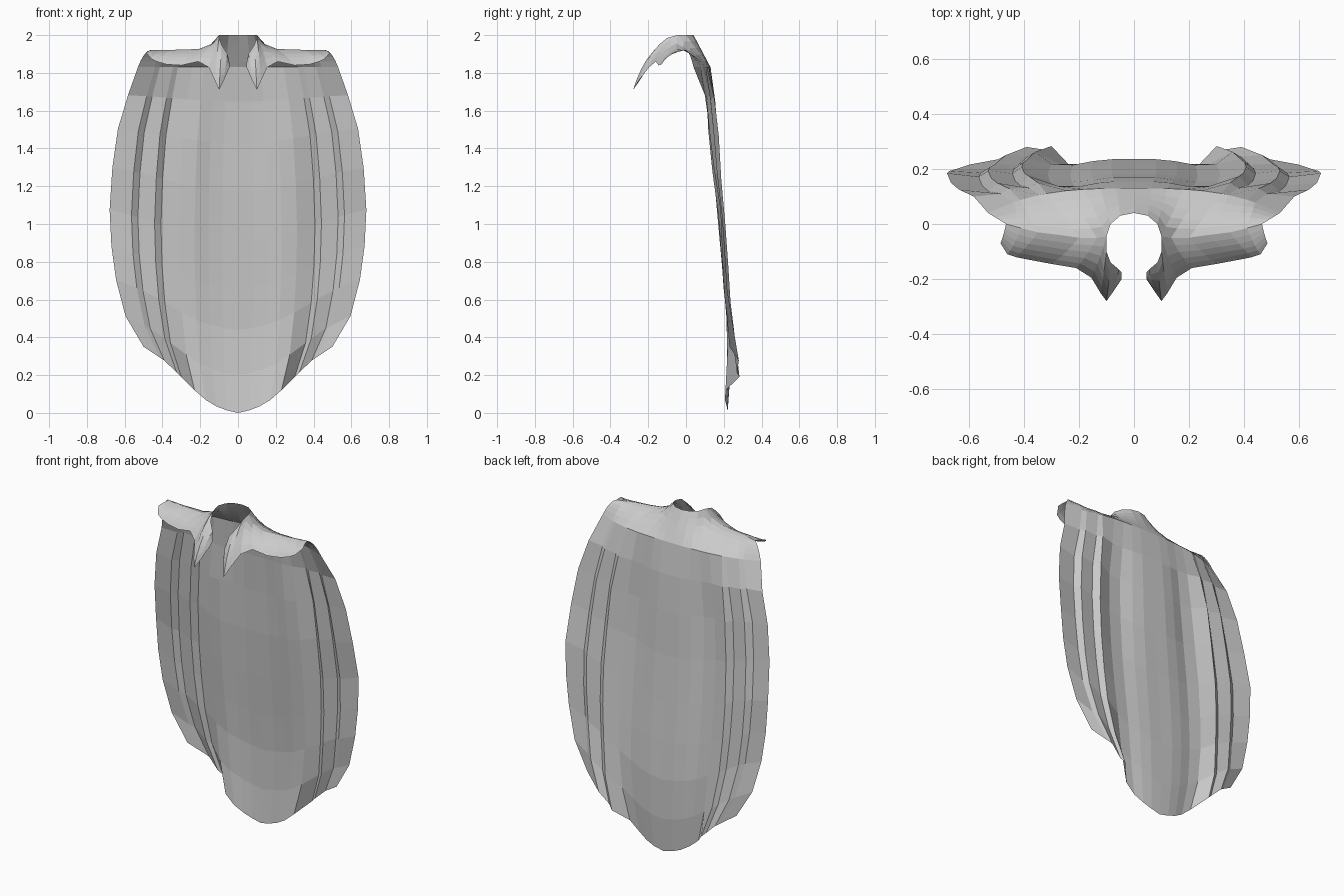
import bpy, bmesh
from mathutils import Vector as V

if "Cube" in bpy.data.objects:
    bpy.data.objects.remove(bpy.data.objects["Cube"])


def interp(x, pts):
    for (a, p), (b, q) in zip(pts, pts[1:]):
        if x <= b:
            return p + (q - p) * (x - a) / (b - a)
    return pts[-1][1]


def bezier(a, c, b, t):
    return a * (1 - t) ** 2 + c * 2 * t * (1 - t) + b * t * t


def add_grid(bm, columns):
    vs = [[bm.verts.new(p) for p in col] for col in columns]
    for a, b in zip(vs, vs[1:]):
        for i in range(len(a) - 1):
            bm.faces.new((a[i], a[i + 1], b[i + 1], b[i]))


# cross-cape column positions and pleat depth
F = [0, .12, .23, .34, .46, .6, .65, .78, .83, 1]
PLEAT = [0, 0, -.012, -.035, -.03, .015, -.02, .0, -.03, 0]
# side outline, hem outline, centre and edge depth
WIDTH = [(.35, .5), (.51, .595), (.7, .645), (.88, .67), (1.07, .68), (1.3, .665),
         (1.51, .635), (1.69, .58), (1.83, .53)]
HEM = [(0, .0), (.09, .02), (.19, .08), (.28, .17), (.38, .27), (.5, .35)]
CENTRE = [(0, .13), (.1, .155), (.22, .17), (.4, .185), (.6, .215), (.75, .235), (.85, .24), (1, .22)]
EDGE = [(0, .04), (.1, .1), (.22, .125), (.36, .15), (.51, .185), (.76, .2), (1, .23)]
ROWS = [0, .1, .22, .36, .51, .64, .76, .89, 1]

# neck back edge running into the shoulder ridge
RIDGE = [V(p) for p in [(0, .04, 2), (.05, .03, 2), (.085, 0, 2), (.1, -.045, 2),
                        (.135, -.05, 1.955), (.2, -.05, 1.928), (.27, -.04, 1.924),
                        (.35, -.03, 1.922), (.41, -.015, 1.92), (.465, 0, 1.92)]]
# front neck edge and the front hem with its hanging point
NECK = [V(p) for p in [(.045, -.175, 1.85), (.055, -.165, 1.9), (.085, -.14, 1.945), (.1, -.1, 1.985)]]
FRONT = [V(p) for p in [(.045, -.2, 1.83), (.075, -.245, 1.76), (.1, -.28, 1.71), (.122, -.25, 1.76),
                        (.155, -.195, 1.83), (.21, -.16, 1.86), (.3, -.145, 1.84), (.38, -.13, 1.845),
                        (.43, -.12, 1.86), (.46, -.11, 1.875), (.485, -.07, 1.905)]]


def back_point(j, s):
    f = F[j]
    x = f * interp(1.83 - s * 1.48, WIDTH)
    z = 1.83 - s * (1.83 - interp(f * .5, HEM))
    y0, y1 = interp(s, CENTRE), interp(s, EDGE)
    y = y0 + (y1 - y0) * f ** 3
    y += PLEAT[j] * min(1, s * 5) * (1 - .6 * s)
    if f > .5 and f < .9:
        y += .055 * max(0, (s - .8) / .2)
    return V((x, y, z))


bm = bmesh.new()
# yoke and back drape
cols = []
for j, a in enumerate(RIDGE):
    b = back_point(j, 0)
    c = (a + b) / 2
    c.z = 1.915
    yoke = [bezier(a, c, b, t / 5) for t in range(5)]
    cols.append(yoke + [back_point(j, s) for s in ROWS])
add_grid(bm, cols)

# front shoulder flap
cols = []
for a, b in zip(NECK + RIDGE[3:], FRONT):
    c = V(((a.x + b.x) / 2, a.y * .35 + b.y * .65, a.z * .7 + b.z * .3))
    cols.append([bezier(a, c, b, t / 5) for t in range(5, -1, -1)])
add_grid(bm, cols)
bmesh.ops.remove_doubles(bm, verts=bm.verts, dist=.0005)
bmesh.ops.recalc_face_normals(bm, faces=bm.faces)

mesh = bpy.data.meshes.new("cape")
bm.to_mesh(mesh)
bm.free()
cape = bpy.data.objects.new("cape", mesh)
bpy.context.collection.objects.link(cape)
mirror = cape.modifiers.new("mirror", 'MIRROR')
mirror.use_clip = True
